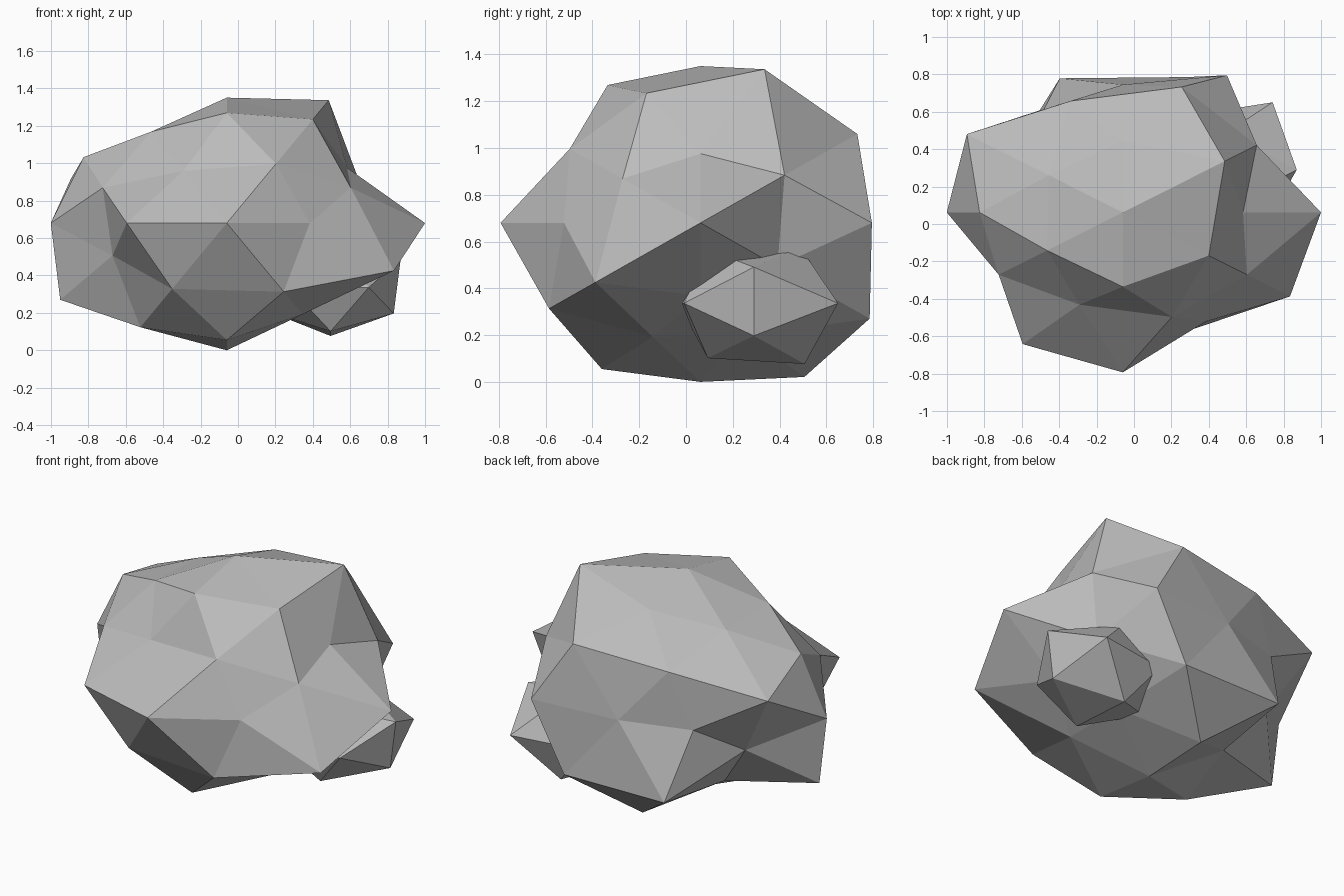
import bpy, bmesh
from mathutils import Vector

if "Cube" in bpy.data.objects:
    bpy.data.objects.remove(bpy.data.objects["Cube"])

stone = bpy.data.materials.new("stone_grey")
stone.diffuse_color = (0.5, 0.5, 0.5, 1)
stone.use_nodes = True
stone.node_tree.nodes["Principled BSDF"].inputs["Base Color"].default_value = stone.diffuse_color


def sign_variants(base):
    """All sign combinations of a direction, minus before plus, x first."""
    out = [[]]
    for c in base:
        out = [v + [s * c] for v in out for s in ((-1, 1) if c else (1,))]
    return [Vector(v).normalized() for v in out]


def rock(name, center, size, families, subdivide):
    """Icosahedron whose points are pushed in or out along their direction."""
    radii = [(d, r) for base, rs in families for d, r in zip(sign_variants(base), rs)]
    bm = bmesh.new()
    for base, _ in families[:3]:
        for d in sign_variants(base):
            bm.verts.new(d)
    bmesh.ops.convex_hull(bm, input=bm.verts[:])
    if subdivide:
        bmesh.ops.subdivide_edges(bm, edges=bm.edges[:], cuts=1, use_grid_fill=True)
    for v in bm.verts:
        n = v.co.normalized()
        d, r = max(radii, key=lambda p: p[0].dot(n))
        v.co = Vector(center) + Vector([d[i] * size[i] * r for i in range(3)])
    bmesh.ops.triangulate(bm, faces=bm.faces[:])
    bmesh.ops.recalc_face_normals(bm, faces=bm.faces[:])
    mesh = bpy.data.meshes.new(name)
    bm.to_mesh(mesh)
    bm.free()
    mesh.materials.append(stone)
    bpy.context.collection.objects.link(bpy.data.objects.new(name, mesh))


T = 1.618034
# Main boulder: corner points, axis points, then the remaining edge midpoints
rock("boulder", (-0.06, 0.062, 0.68), (1, 0.813, 0.745), [
    ((1, T, 0), (1.018, 0.80, 0.844, 1.06)),
    ((0, 1, T), (0.987, 0.93, 1.04, 0.89)),
    ((T, 0, 1), (1.047, 0.90, 0.80, 0.756)),
    ((1, 0, 0), (0.941, 1.06)),
    ((0, 1, 0), (1.052, 0.84)),
    ((0, 0, 1), (0.913, 0.90)),
    ((1, T + 1, T), (0.945, 0.75, 1.09, 0.905, 0.985, 0.85, 1.10, 1.02)),
    ((T, 1, T + 1), (0.924, 0.81, 0.76, 0.79, 0.81, 0.92, 0.80, 1.09)),
    ((T + 1, T, 1), (0.755, 0.82, 0.74, 1.03, 1.105, 0.82, 0.81, 0.885)),
], True)

# Small stone leaning into the right side
rock("small_stone", (0.495, 0.29, 0.336), (0.42, 0.38, 0.28), [
    ((1, T, 0), (1.0, 0.90, 0.925, 1.115)),
    ((0, 1, T), (0.985, 0.95, 1.09, 1.0)),
    ((T, 0, 1), (0.90, 0.90, 0.945, 1.05)),
], False)
